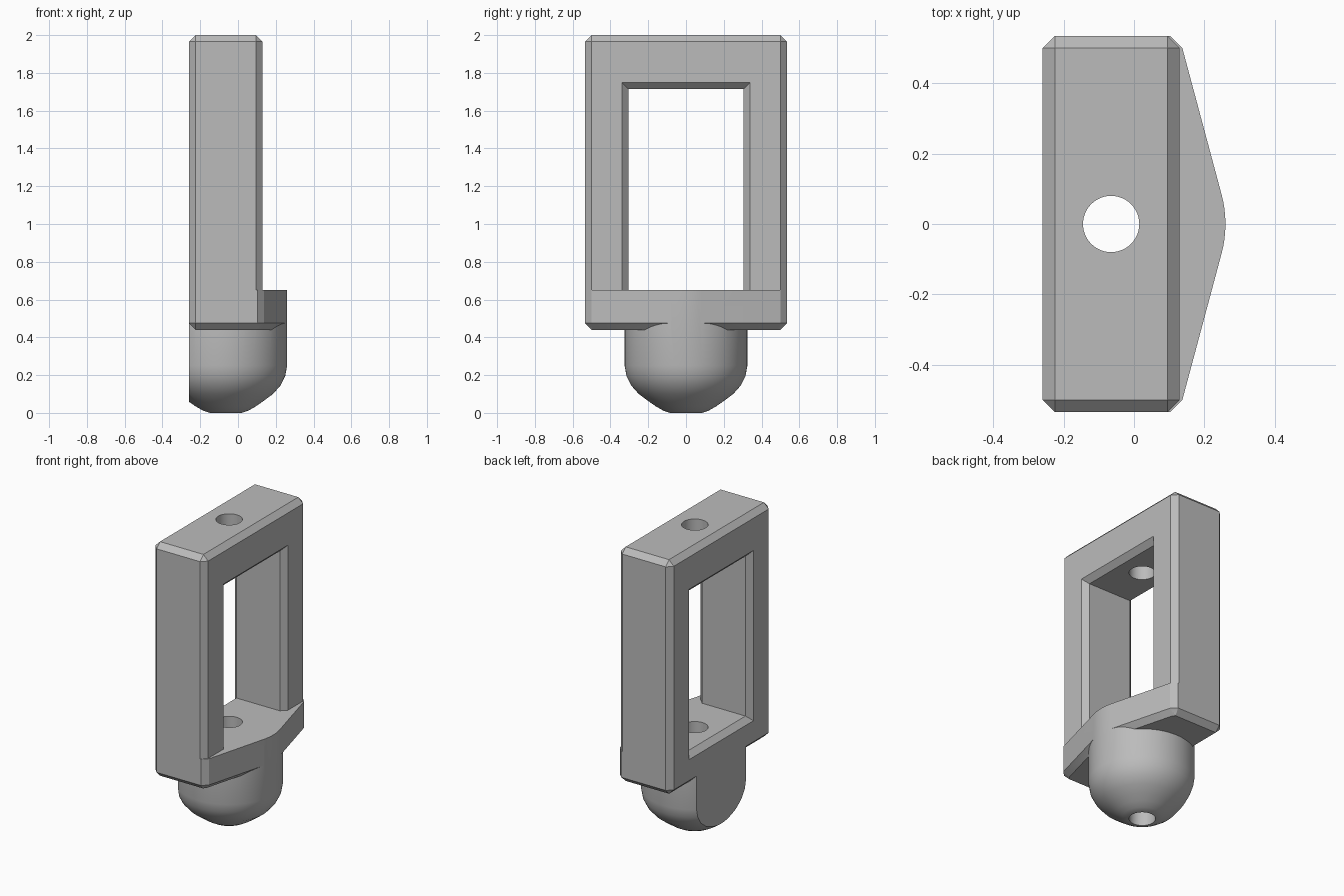
import bpy, bmesh, math

if "Cube" in bpy.data.objects:
    bpy.data.objects.remove(bpy.data.objects["Cube"])

CX, R, CH = -0.065, 0.325, 0.035      # bulb axis, bulb radius, chamfer size

grey = bpy.data.materials.new("plain grey")
grey.diffuse_color = (0.5, 0.5, 0.5, 1)
grey.use_nodes = True
grey.node_tree.nodes["Principled BSDF"].inputs["Base Color"].default_value = grey.diffuse_color


def finish(name, bm):
    bmesh.ops.recalc_face_normals(bm, faces=bm.faces[:])
    me = bpy.data.meshes.new(name)
    bm.to_mesh(me)
    bm.free()
    me.materials.append(grey)
    ob = bpy.data.objects.new(name, me)
    bpy.context.collection.objects.link(ob)
    return ob


def loft(rings):
    """Closed solid through rings of equal point count."""
    bm = bmesh.new()
    vs = [[bm.verts.new(p) for p in ring] for ring in rings]
    n = len(vs[0])
    for a, b in zip(vs, vs[1:]):
        for i in range(n):
            j = (i + 1) % n
            bm.faces.new((a[i], a[j], b[j], b[i]))
    bm.faces.new(vs[0])
    bm.faces.new(vs[-1])
    bmesh.ops.recalc_face_normals(bm, faces=bm.faces[:])
    return bm


def circle(r, z, n):
    return [(CX + r * math.cos(2 * math.pi * i / n),
             r * math.sin(2 * math.pi * i / n), z) for i in range(n)]


def window_ring(x, d=0.0):
    y, z0, z1 = 0.305 + d, 0.65 - d, 1.715 + d
    return [(x, -y, z0), (x, y, z0), (x, y, z1), (x, -y, z1)]


def boolean(target, other, op):
    m = target.modifiers.new("cut", 'BOOLEAN')
    m.operation, m.solver, m.object = op, 'EXACT', other
    bpy.context.view_layer.objects.active = target
    bpy.ops.object.modifier_apply(modifier=m.name)
    bpy.data.objects.remove(other)


# Chamfered upright block that becomes the frame
X0, X1, Y = -0.26, 0.13, 0.535
bm = loft([[(X0, -Y, z), (X1, -Y, z), (X1, Y, z), (X0, Y, z)] for z in (0.44, 2.0)])
bmesh.ops.bevel(bm, geom=bm.edges[:], offset=CH, segments=1, affect='EDGES')
frame = finish("frame", bm)

# Ledge: straight sides running tangent to the bulb, chamfered below
a = math.radians(15)
tx, ty = CX + R * math.cos(a), R * math.sin(a)
half = [(0.0, 0.535), (0.103, 0.535), (tx - (0.5 - ty) * math.tan(a), 0.5), (tx, ty)]
outline = half + [(x, -y) for x, y in reversed(half)]
bm = loft([[(x, y, z) for x, y in outline] for z in (0.44, 0.65)])
low = [e for e in bm.edges if all(v.co.z < 0.5 for v in e.verts)]
bmesh.ops.bevel(bm, geom=low, offset=CH, segments=1, affect='EDGES')
ledge = finish("ledge", bm)

# Rounded bulb, sliced flat at the back
profile = [(0.05, 0), (0.085, 0), (0.12, 0.012), (0.16, 0.035), (0.2, 0.063),
           (0.25, 0.1), (0.29, 0.145), (0.315, 0.195), (0.325, 0.25), (0.325, 0.65)]
bm = loft([circle(r, z, 96) for r, z in profile])
cut = bmesh.ops.bisect_plane(bm, geom=bm.verts[:] + bm.edges[:] + bm.faces[:],
                             plane_co=(X0, 0, 0), plane_no=(-1, 0, 0), clear_outer=True)
edges = [e for e in cut["geom_cut"] if isinstance(e, bmesh.types.BMEdge)]
bmesh.ops.holes_fill(bm, edges=edges)
bulb = finish("bulb", bm)

# Window: front flare before joining, straight opening and back flare after
flare = finish("front_flare", loft([window_ring(X1 - CH), window_ring(X1 + 0.04, CH + 0.04)]))
opening = finish("opening", loft([window_ring(X0 - 0.04, CH + 0.04),
                                  window_ring(X0 + CH), window_ring(0.5)]))
pre = finish("pre_opening", loft([window_ring(-0.5), window_ring(0.5)]))
boolean(frame, pre, 'DIFFERENCE')
boolean(frame, flare, 'DIFFERENCE')
boolean(frame, ledge, 'UNION')
boolean(frame, bulb, 'UNION')
boolean(frame, opening, 'DIFFERENCE')

# Vertical bore through everything
bore = finish("bore", loft([circle(0.08, z, 48) for z in (-0.2, 2.2)]))
boolean(frame, bore, 'DIFFERENCE')

bpy.ops.object.select_all(action='DESELECT')
frame.select_set(True)
bpy.context.view_layer.objects.active = frame
bpy.ops.object.shade_smooth_by_angle(angle=math.radians(25))
